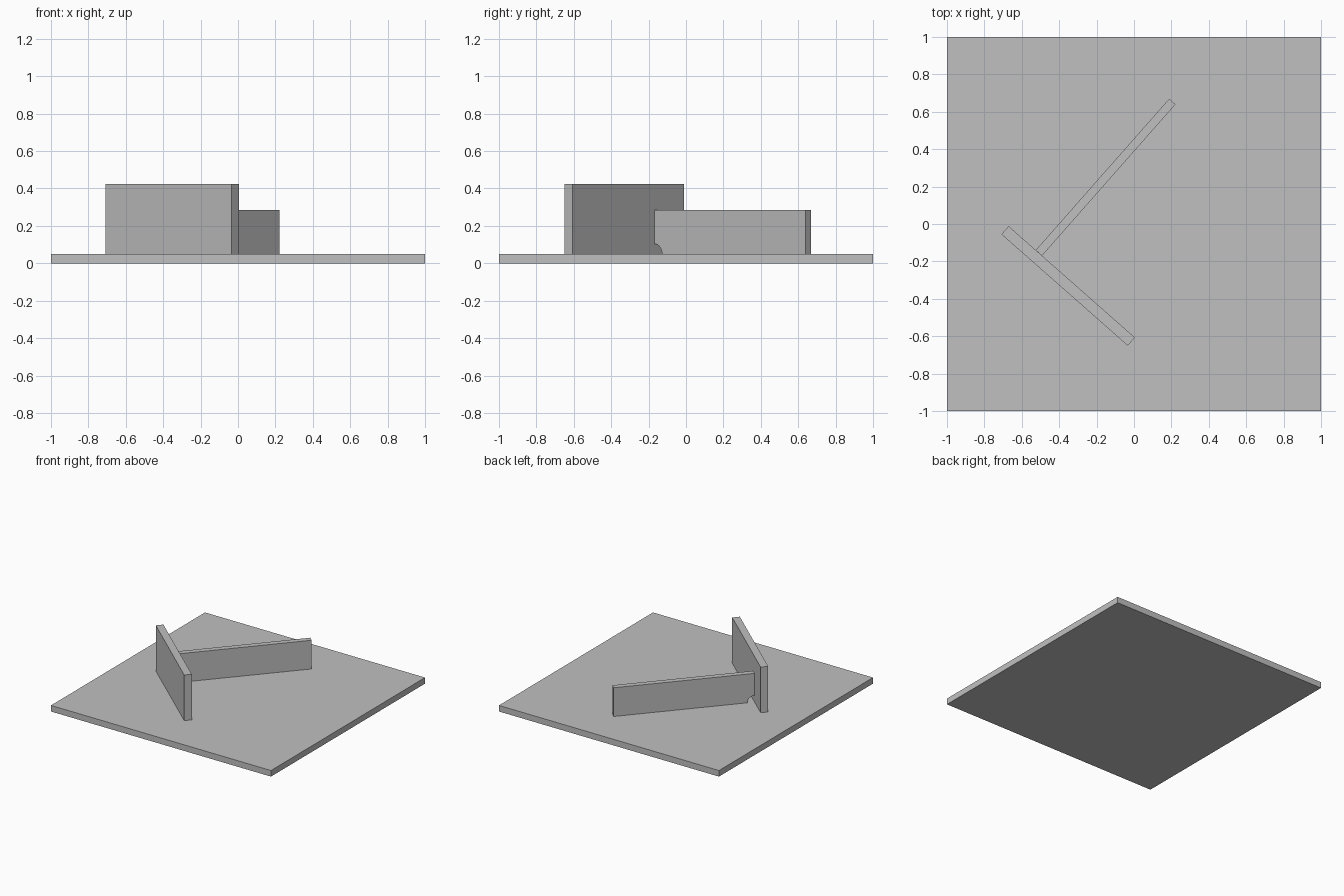
import bpy, bmesh, math
from mathutils import Matrix

if "Cube" in bpy.data.objects:
    bpy.data.objects.remove(bpy.data.objects["Cube"], do_unlink=True)

# Single plain grey
grey = bpy.data.materials.new("plain_grey")
grey.use_nodes = True
colour = (0.53, 0.53, 0.53, 1)
grey.diffuse_color = colour
grey.node_tree.nodes["Principled BSDF"].inputs["Base Color"].default_value = colour


def plate(name, profile, thickness, location=(0, 0, 0), angle=0):
    """Extrude a length/height profile to both sides, then turn it about z."""
    bm = bmesh.new()
    face = bm.faces.new([bm.verts.new((u, -thickness / 2, z)) for u, z in profile])
    out = bmesh.ops.extrude_face_region(bm, geom=[face])
    verts = [v for v in out["geom"] if isinstance(v, bmesh.types.BMVert)]
    bmesh.ops.translate(bm, verts=verts, vec=(0, thickness, 0))
    bmesh.ops.recalc_face_normals(bm, faces=bm.faces)
    mesh = bpy.data.meshes.new(name)
    bm.to_mesh(mesh)
    bm.free()
    mesh.materials.append(grey)
    obj = bpy.data.objects.new(name, mesh)
    obj.matrix_world = Matrix.Translation(location) @ Matrix.Rotation(angle, 4, "Z")
    bpy.context.collection.objects.link(obj)
    return obj


def rectangle(u0, u1, z0, z1):
    return [(u0, z0), (u1, z0), (u1, z1), (u0, z1)]


BASE = 0.05
TURN = math.radians(48.6)

# Base plate
plate("base_plate", rectangle(-1, 1, 0, BASE), 2)

# Tall upright plate
plate("upright_plate", rectangle(-0.45, 0.45, BASE, 0.425), 0.058,
      (-0.352, -0.331, 0), TURN - math.pi / 2)

# Lower rib butting against the upright, with a rounded notch at the inner foot
radius, steps = 0.054, 10
length, top = 1.078, 0.286
notch = [(radius * math.sin(math.pi / 2 * i / steps),
          BASE + radius * math.cos(math.pi / 2 * i / steps)) for i in range(steps + 1)]
plate("rib_plate", notch + [(length, BASE), (length, top), (0, top)], 0.045,
      (-0.508, -0.154, 0), TURN)
